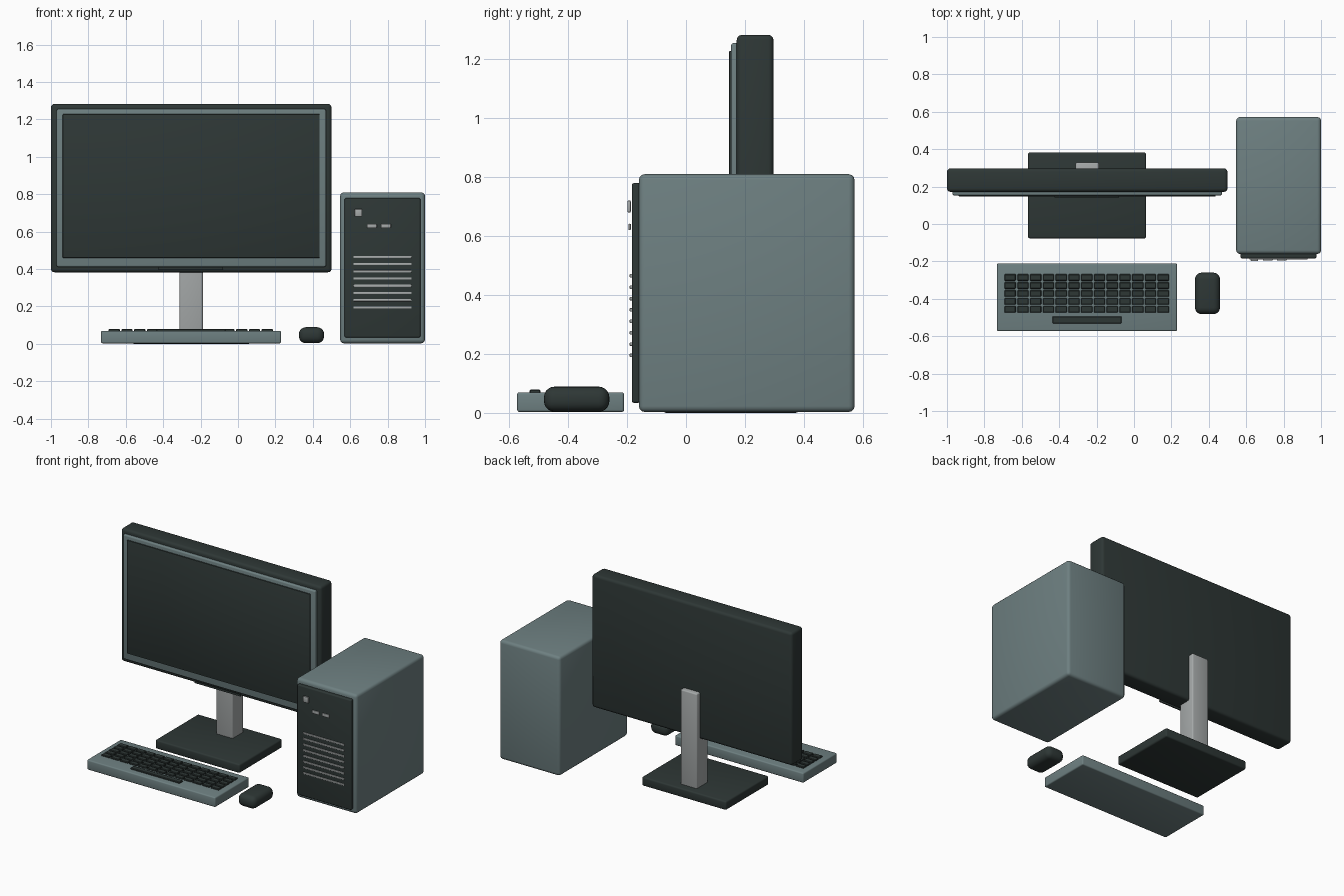
import bpy

if "Cube" in bpy.data.objects:
    bpy.data.objects.remove(bpy.data.objects["Cube"], do_unlink=True)


def material(name, rgb):
    m = bpy.data.materials.new(name)
    m.use_nodes = True
    color = (*rgb, 1)
    m.diffuse_color = color
    bsdf = next(n for n in m.node_tree.nodes if n.type == "BSDF_PRINCIPLED")
    bsdf.inputs["Base Color"].default_value = color
    return m


slate = material("slate grey", (0.155, 0.215, 0.22))
dark = material("charcoal", (0.027, 0.038, 0.036))
silver = material("light grey", (0.38, 0.40, 0.40))


def box(name, x, y, z, mat, bevel=0.0, segments=3):
    """Rounded box from its extents along each axis."""
    spans = (x, y, z)
    bpy.ops.mesh.primitive_cube_add(size=1, location=[(a + b) / 2 for a, b in spans])
    ob = bpy.context.object
    ob.name = name
    ob.scale = [b - a for a, b in spans]
    bpy.ops.object.transform_apply(location=False, rotation=False, scale=True)
    ob.data.materials.append(mat)
    if bevel:
        mod = ob.modifiers.new("rounded edges", "BEVEL")
        mod.width = bevel
        mod.segments = segments
        bpy.ops.object.modifier_apply(modifier=mod.name)
        bpy.ops.object.shade_smooth_by_angle()
    return ob


# Monitor
box("monitor_body", (-1, 0.5), (0.172, 0.297), (0.383, 1.283), dark, 0.018)
box("screen_bezel", (-0.97, 0.47), (0.153, 0.18), (0.412, 1.255), slate, 0.008)
box("screen", (-0.937, 0.437), (0.146, 0.16), (0.46, 1.228), dark, 0.003, 2)
box("monitor_trim", (-0.425, -0.08), (0.141, 0.15), (0.398, 0.412), dark, 0.003, 2)

# Monitor stand
box("stand_neck", (-0.312, -0.188), (0.21, 0.33), (0.05, 0.70), silver, 0.008)
box("stand_base", (-0.567, 0.065), (-0.077, 0.382), (0, 0.06), dark, 0.01)

# Computer tower
box("tower_case", (0.546, 1), (-0.16, 0.572), (0.003, 0.81), slate, 0.02)
box("tower_front_panel", (0.57, 0.975), (-0.184, -0.155), (0.034, 0.78), dark, 0.008)
box("power_button", (0.624, 0.664), (-0.199, -0.187), (0.68, 0.721), silver, 0.004, 2)
for i, x in enumerate((0.69, 0.765)):
    box(f"port_{i + 1}", (x, x + 0.052), (-0.195, -0.187), (0.62, 0.642), silver, 0.003, 2)
for i in range(8):
    z = 0.195 + i * 0.0386
    box(f"vent_bar_{i + 1}", (0.618, 0.927), (-0.191, -0.181), (z - 0.006, z + 0.006),
        silver, 0.002, 2)

# Keyboard
box("keyboard_body", (-0.732, 0.23), (-0.573, -0.21), (0.003, 0.07), slate, 0.008)
for row in range(5):
    for col in range(13):
        x = -0.662 + col * 0.0682
        y = -0.286 - row * 0.0427
        box(f"key_{row + 1}_{col + 1}", (x - 0.03, x + 0.03), (y - 0.0175, y + 0.0175),
            (0.064, 0.079), dark, 0.003, 1)
box("space_bar", (-0.436, -0.066), (-0.531, -0.494), (0.064, 0.079), dark, 0.003, 1)

# Mouse
box("mouse", (0.326, 0.46), (-0.482, -0.26), (0.004, 0.089), dark, 0.036, 5)
